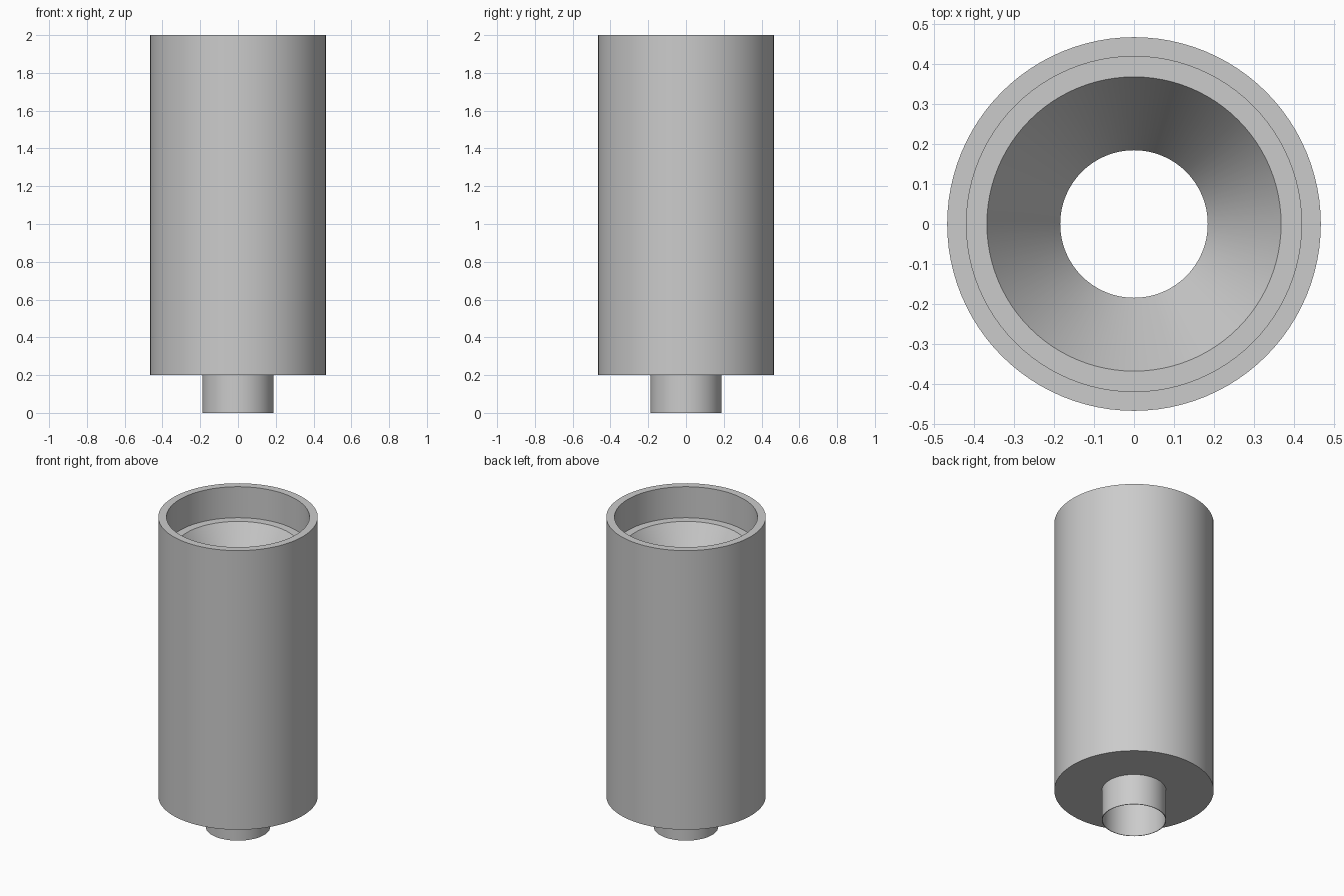
import bpy
import bmesh
import math

cube = bpy.data.objects.get("Cube")
if cube:
    bpy.data.objects.remove(cube, do_unlink=True)

SEGMENTS = 96

# Single grey material
grey = bpy.data.materials.new("plain_grey")
grey.use_nodes = True
colour = (0.6, 0.6, 0.6, 1.0)
grey.diffuse_color = colour
grey.node_tree.nodes["Principled BSDF"].inputs["Base Color"].default_value = colour


def lathe(name, profile):
    """Revolve a closed (radius, height) profile around z."""
    bm = bmesh.new()
    rings = []
    for i in range(SEGMENTS):
        a = 2 * math.pi * i / SEGMENTS
        rings.append([bm.verts.new((r * math.cos(a), r * math.sin(a), z))
                      for r, z in profile])
    count = len(profile)
    for i, ring in enumerate(rings):
        after = rings[(i + 1) % SEGMENTS]
        for j in range(count):
            k = (j + 1) % count
            bm.faces.new((ring[j], after[j], after[k], ring[k]))
    bmesh.ops.recalc_face_normals(bm, faces=bm.faces)
    mesh = bpy.data.meshes.new(name)
    bm.to_mesh(mesh)
    bm.free()
    mesh.materials.append(grey)
    obj = bpy.data.objects.new(name, mesh)
    bpy.context.collection.objects.link(obj)
    bpy.ops.object.select_all(action="DESELECT")
    obj.select_set(True)
    bpy.context.view_layer.objects.active = obj
    bpy.ops.object.shade_smooth_by_angle(angle=math.radians(25))
    return obj


# Hollow sleeve: thin spout, wide body, recessed ledge, conical funnel, bore
body, recess, mouth = 0.466, 0.418, 0.367
spout, bore = 0.188, 0.184
lathe("funnel_sleeve", [
    (spout, 0.0), (spout, 0.2),      # spout outside
    (body, 0.2), (body, 2.0),        # body outside
    (recess, 2.0), (recess, 1.8),    # rim and recess
    (mouth, 1.8), (bore, 1.5),       # ledge and funnel
    (bore, 0.0),                     # bore
])
